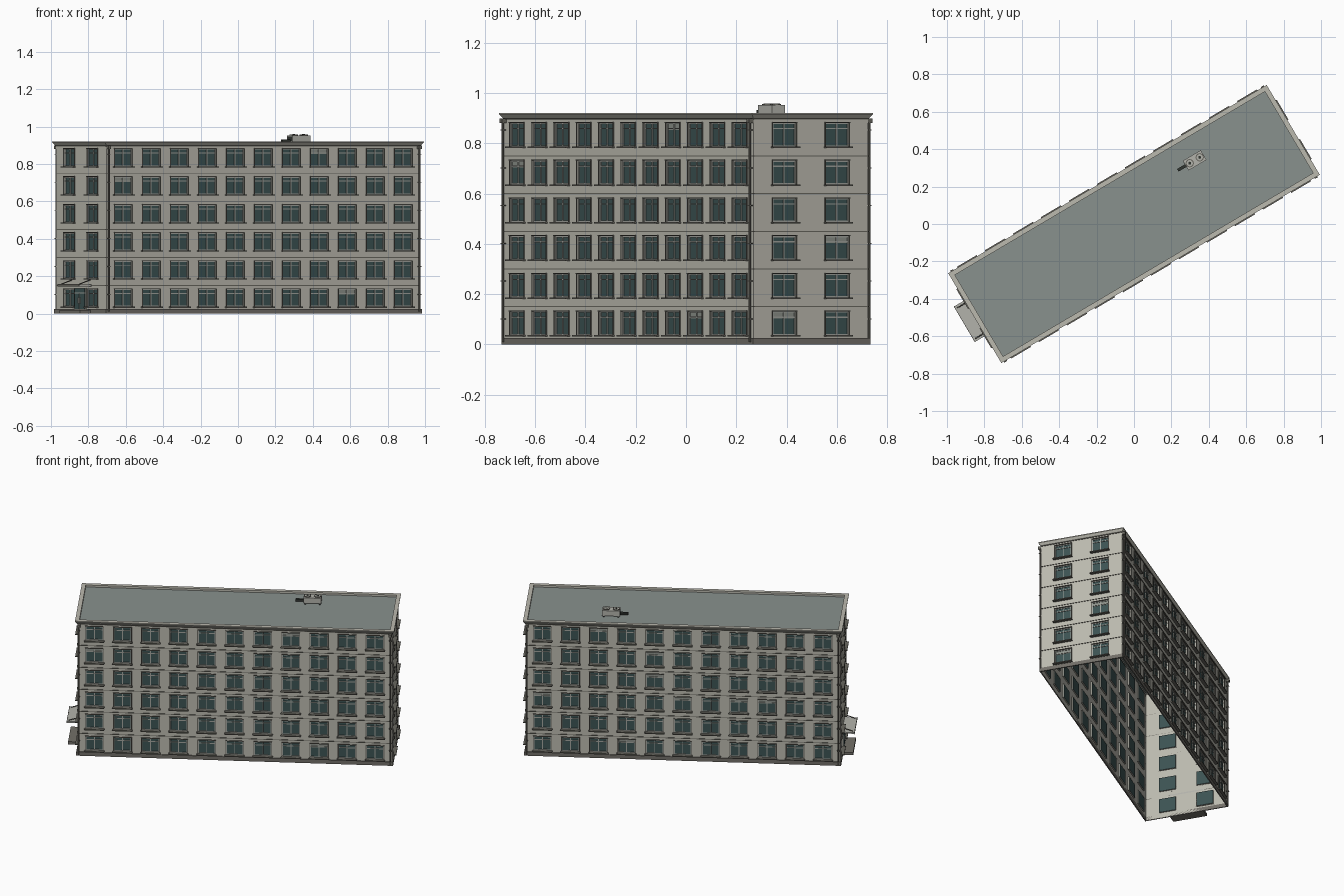
import bpy, bmesh, math, random
from mathutils import Matrix, Vector

random.seed(4)
old = bpy.data.objects.get("Cube")
if old:
    bpy.data.objects.remove(old, do_unlink=True)

TURN = Matrix.Rotation(math.radians(30.6), 4, "Z")
HALF_L, HALF_W = 0.975, 0.265      # wall shell half sizes
FLOORS, STOREY, TOP = 6, 0.15, 0.90
WIN_W, WIN_H, WIN_Z = 0.108, 0.094, 0.037
RECESS = 0.008


def material(name, r, g, b):
    m = bpy.data.materials.new(name)
    m.use_nodes = True
    m.diffuse_color = (r, g, b, 1)
    m.node_tree.nodes["Principled BSDF"].inputs["Base Color"].default_value = (r, g, b, 1)
    return m


WALL = material("pale plaster", 0.50, 0.49, 0.43)
ROOF = material("roof felt", 0.25, 0.285, 0.27)
GLASS = material("dark teal glass", 0.045, 0.085, 0.085)
FRAME = material("window frame", 0.36, 0.37, 0.34)
TRIM = material("dark trim", 0.14, 0.135, 0.115)
PLINTH = material("plinth stone", 0.17, 0.16, 0.14)
BLIND = material("window blind", 0.26, 0.28, 0.25)
METAL = material("light metal", 0.45, 0.45, 0.41)
BLACK = material("black metal", 0.03, 0.035, 0.03)

parts = {}


def part(name, mat):
    if name not in parts:
        parts[name] = (bmesh.new(), mat)
    return parts[name][0]


def box(name, mat, x0, x1, y0, y1, z0, z1, frame=TURN):
    bm = part(name, mat)
    size = Matrix.Diagonal((x1 - x0, y1 - y0, z1 - z0, 1))
    mid = Matrix.Translation(((x0 + x1) / 2, (y0 + y1) / 2, (z0 + z1) / 2))
    bmesh.ops.create_cube(bm, size=1, matrix=frame @ mid @ size)


def rod(name, mat, a, b, radius, frame=TURN, sides=8):
    a, b = Vector(a), Vector(b)
    d = b - a
    spin = d.to_track_quat("Z", "Y").to_matrix().to_4x4()
    bmesh.ops.create_cone(part(name, mat), cap_ends=True, segments=sides, radius1=radius,
                          radius2=radius, depth=d.length,
                          matrix=frame @ Matrix.Translation((a + b) / 2) @ spin)


def quad(name, mat, frame, *points):
    bm = part(name, mat)
    bm.faces.new([bm.verts.new(frame @ Vector(p)) for p in points])


def window(frame, x, z):
    # recessed glass, reveal, casement bars, sill and hood
    a, b, c, d = x - WIN_W / 2, x + WIN_W / 2, z, z + WIN_H
    quad("window_glass", GLASS, frame, (a, RECESS, c), (b, RECESS, c), (b, RECESS, d), (a, RECESS, d))
    for (p, q), (r, s) in (((a, c), (b, c)), ((b, c), (b, d)), ((b, d), (a, d)), ((a, d), (a, c))):
        quad("window_reveals", WALL, frame, (p, 0, q), (r, 0, s), (r, RECESS, s), (p, RECESS, q))
    t = 0.005
    y0, y1 = RECESS - 0.005, RECESS - 0.001
    for m in (a + t / 2, x, b - t / 2):
        box("window_frames", FRAME, m - t / 2, m + t / 2, y0, y1, c, d, frame)
    for m in (c + t / 2, d - WIN_H * 0.24, d - t / 2):
        box("window_frames", FRAME, a, b, y0, y1, m - t / 2, m + t / 2, frame)
    for m in (a - 0.002, b + 0.002):
        box("window_edges", TRIM, m - 0.002, m + 0.002, -0.004, 0, c, d, frame)
    box("window_hoods", TRIM, a - 0.004, b + 0.004, -0.006, 0, d, d + 0.004, frame)
    box("window_sills", TRIM, a - 0.008, b + 0.008, -0.02, 0, c - 0.006, c, frame)
    if random.random() < 0.07:
        box("window_blinds", BLIND, a, b, y1, RECESS - 0.0005, d - WIN_H * 0.3, d, frame)


def facade(angle, half, depth, centres):
    # wall sheet laid out as a grid with openings left for the windows
    frame = TURN @ Matrix.Rotation(math.radians(angle), 4, "Z") @ Matrix.Translation((0, -depth, 0))
    xs, zs = [-half], [0]
    for c in centres:
        xs += [c - WIN_W / 2, c + WIN_W / 2]
    for f in range(FLOORS):
        zs += [f * STOREY + WIN_Z, f * STOREY + WIN_Z + WIN_H]
    xs.append(half)
    zs.append(TOP)
    for i in range(len(xs) - 1):
        for j in range(len(zs) - 1):
            if i % 2 and j % 2:
                window(frame, (xs[i] + xs[i + 1]) / 2, zs[j])
            else:
                quad("walls", WALL, frame, (xs[i], 0, zs[j]), (xs[i + 1], 0, zs[j]),
                     (xs[i + 1], 0, zs[j + 1]), (xs[i], 0, zs[j + 1]))
    # storey joints, plinth and flared cornice
    for f in range(1, FLOORS):
        box("storey_joints", TRIM, -half, half, -0.003, 0, f * STOREY - 0.002, f * STOREY + 0.002, frame)
    box("plinth", PLINTH, -half - 0.007, half + 0.007, -0.007, 0, 0, 0.025, frame)
    h1, h2, h3 = half + 0.003, half + 0.014, half - 0.012
    box("cornice_line", TRIM, -half, half, -0.004, 0, TOP - 0.006, TOP - 0.002, frame)
    profile = ((half, 0, TOP - 0.002), (h1, -0.003, TOP), (h2, -0.014, 0.915), (h2, -0.014, 0.92),
               (h3, 0.012, 0.92), (h3, 0.012, 0.907))
    for (p, y, z), (q, w, s) in zip(profile, profile[1:]):
        quad("cornice", WALL, frame, (-p, y, z), (p, y, z), (q, w, s), (-q, w, s))
    return frame


long_centres = [0.174 * i for i in range(-5, 6)]
end_centres = [-0.122, 0.122]
front = facade(0, HALF_L, HALF_W, long_centres)
facade(90, HALF_W, HALF_L, end_centres)
back = facade(180, HALF_L, HALF_W, long_centres)
entry = facade(270, HALF_W, HALF_L, end_centres)

# flat roof sheet
quad("roof", ROOF, TURN, *[(sx * HALF_L, sy * HALF_W, 0.907)
                           for sx, sy in ((-1, -1), (1, -1), (1, 1), (-1, 1))])

# drainpipes with hoppers at the ends of the long sides
for side in (front, back):
    for s in (-1, 1):
        x = s * (HALF_L - 0.01)
        rod("drainpipes", TRIM, (x, -0.011, 0.01), (x, -0.011, 0.88), 0.005, side)
        box("drain_hoppers", TRIM, x - 0.009, x + 0.009, -0.02, 0, 0.88, 0.898, side)
        for f in range(FLOORS):
            z = f * STOREY + 0.1
            box("pipe_brackets", TRIM, x - 0.007, x + 0.007, -0.017, 0, z, z + 0.004, side)

# entrance: double door, porch slab, canopy and stay rods
box("door_frame", FRAME, -0.06, 0.06, -0.006, 0, 0.02, 0.137, entry)
for s in (-1, 1):
    box("door_leaves", GLASS, s * 0.028 - 0.024, s * 0.028 + 0.024, -0.009, -0.005, 0.024, 0.108, entry)
    box("door_handles", METAL, s * 0.008 - 0.002, s * 0.008 + 0.002, -0.015, -0.008, 0.055, 0.085, entry)
    rod("canopy_stays", TRIM, (s * 0.095, 0, 0.18), (s * 0.095, -0.068, 0.157), 0.003, entry)
box("door_transom", GLASS, -0.052, 0.052, -0.009, -0.005, 0.114, 0.133, entry)
box("porch_slab", PLINTH, -0.11, 0.11, -0.07, 0, 0, 0.018, entry)
box("canopy", METAL, -0.11, 0.11, -0.076, 0, 0.146, 0.155, entry)
box("canopy_edge", TRIM, -0.112, 0.112, -0.079, -0.076, 0.144, 0.157, entry)

# rooftop ventilation unit with two fans and a duct
U, V = 0.453, 0.128
box("roof_unit", METAL, U - 0.055, U + 0.055, V - 0.03, V + 0.03, 0.917, 0.953)
for s in (-1, 1):
    c = U + s * 0.031
    rod("fan_rings", TRIM, (c, V, 0.95), (c, V, 0.957), 0.022, sides=20)
    rod("fan_discs", METAL, (c, V, 0.95), (c, V, 0.958), 0.017, sides=20)
    rod("fan_hubs", BLACK, (c, V, 0.95), (c, V, 0.959), 0.008, sides=12)
    for t in (-1, 1):
        x, y = U + s * 0.045, V + t * 0.022
        box("unit_feet", BLACK, x - 0.005, x + 0.005, y - 0.005, y + 0.005, 0.906, 0.918)
box("roof_duct", BLACK, U - 0.105, U - 0.054, V - 0.008, V + 0.008, 0.918, 0.932)
box("unit_grille", BLACK, U - 0.056, U - 0.0545, V - 0.024, V + 0.024, 0.922, 0.948)

SMOOTH = {"drainpipes", "canopy_stays", "fan_rings", "fan_discs", "fan_hubs"}
for name, (bm, mat) in parts.items():
    if name in ("walls", "cornice"):
        bmesh.ops.remove_doubles(bm, verts=bm.verts, dist=0.0001)
    mesh = bpy.data.meshes.new(name)
    bm.to_mesh(mesh)
    bm.free()
    mesh.materials.append(mat)
    obj = bpy.data.objects.new(name, mesh)
    bpy.context.collection.objects.link(obj)
    if name in SMOOTH:
        bpy.ops.object.select_all(action="DESELECT")
        obj.select_set(True)
        bpy.context.view_layer.objects.active = obj
        bpy.ops.object.shade_smooth_by_angle()
